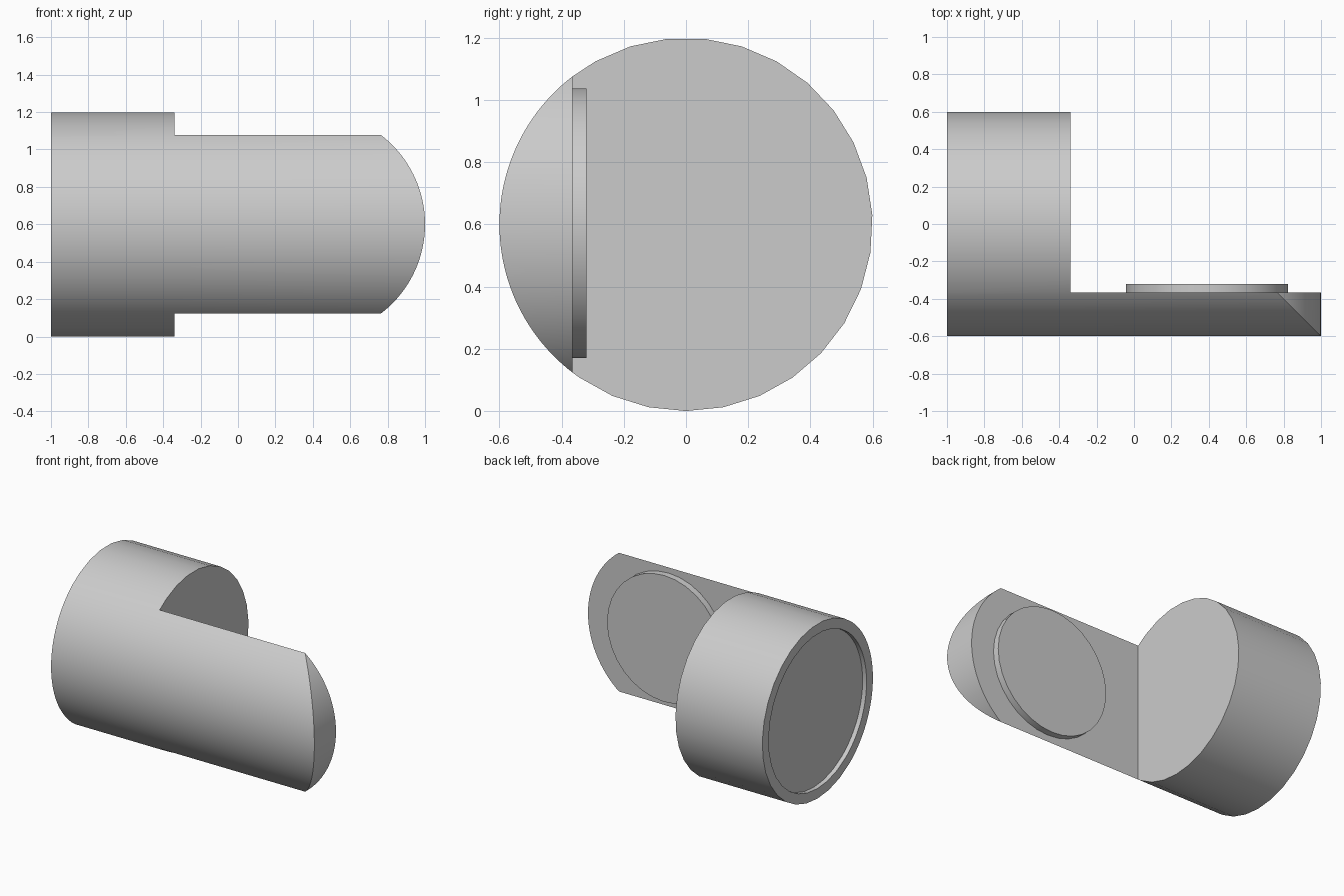
import bpy, bmesh, math
from mathutils import Matrix

cube = bpy.data.objects.get("Cube")
if cube:
    bpy.data.objects.remove(cube, do_unlink=True)

R, CUT_Y, STEP_X, END_CX = 0.6, -0.365, -0.34, 0.4
FINE, COARSE = 48, 31

# single grey material
grey = bpy.data.materials.new("light grey")
grey.use_nodes = True
colour = (0.6, 0.6, 0.6, 1)
grey.diffuse_color = colour
grey.node_tree.nodes["Principled BSDF"].inputs["Base Color"].default_value = colour


def finish(bm, name):
    bmesh.ops.remove_doubles(bm, verts=bm.verts, dist=1e-5)
    bmesh.ops.recalc_face_normals(bm, faces=bm.faces)
    mesh = bpy.data.meshes.new(name)
    bm.to_mesh(mesh)
    bm.free()
    mesh.materials.append(grey)
    obj = bpy.data.objects.new(name, mesh)
    bpy.context.collection.objects.link(obj)
    bpy.ops.object.select_all(action='DESELECT')
    obj.select_set(True)
    bpy.context.view_layer.objects.active = obj
    bpy.ops.object.shade_smooth_by_angle(angle=math.radians(30))
    return obj


# round profile: fine arc on the tongue side, coarser around the rest
half = math.acos(-CUT_Y / R)
angles = [half * (2 * i / FINE - 1) for i in range(FINE + 1)]
step = 2 * math.pi / COARSE
rest = [(-math.pi / 2 + k * step) % (2 * math.pi) for k in range(COARSE)]
angles += sorted(t for t in rest if half + 0.02 < t < 2 * math.pi - half - 0.02)
profile = [(-R * math.cos(t), R * math.sin(t)) for t in angles]

bm = bmesh.new()


def ring(x, scale=1.0):
    return [bm.verts.new((x, y * scale, R + z * scale)) for y, z in profile]


def bridge(a, b, closed=True):
    n = len(a)
    for i in range(n if closed else n - 1):
        j = (i + 1) % n
        bm.faces.new((a[i], a[j], b[j], b[i]))


# drum with a shallow recess in its outer end
floor, lip = ring(-0.97, 0.885), ring(-1, 0.885)
rim, shoulder = ring(-1), ring(STEP_X)
bm.faces.new(floor)
bridge(floor, lip)
bridge(lip, rim)
bridge(rim, shoulder)
bm.faces.new(shoulder[FINE:] + shoulder[:1])

# tongue, its end rounded about a cross axis
arc = profile[:FINE + 1]
end_x = [END_CX + math.sqrt(R * R - z * z) for y, z in arc]
front = [bm.verts.new((x, y, R + z)) for x, (y, z) in zip(end_x, arc)]
back = [bm.verts.new((x, CUT_Y, R + z)) for x, (y, z) in zip(end_x, arc)]
bridge(shoulder[:FINE + 1], front, False)
bridge(front, back, False)
bm.faces.new(back + [shoulder[FINE], shoulder[0]])
finish(bm, "drum_and_tongue")

# raised round pad on the flat of the tongue
bm = bmesh.new()
bmesh.ops.create_cone(bm, cap_ends=True, segments=32, radius1=0.434,
                      radius2=0.434, depth=0.055,
                      matrix=Matrix.Translation((0.39, -0.3475, 0.604))
                      @ Matrix.Rotation(math.pi / 2, 4, 'X'))
finish(bm, "round_pad")
